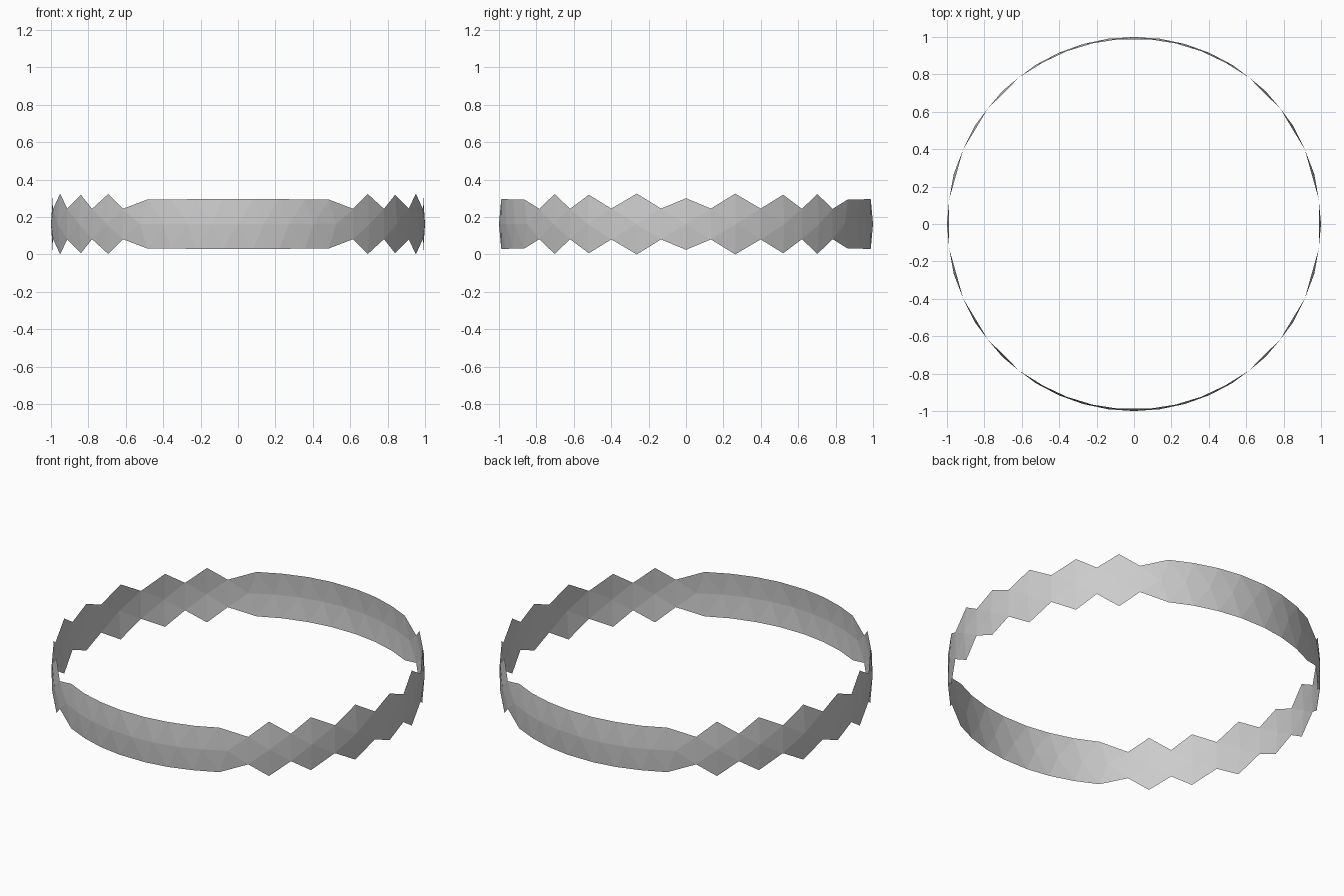
import bpy, bmesh

if "Cube" in bpy.data.objects:
    bpy.data.objects.remove(bpy.data.objects["Cube"])

PHI = (1 + 5 ** 0.5) / 2
bm = bmesh.new()

# Icosahedron from three golden rectangles, one lying in the equator plane
for a in (-1, 1):
    for b in (-PHI, PHI):
        for co in ((a, b, 0), (0, a, b), (b, 0, a)):
            bm.verts.new(co)
bmesh.ops.convex_hull(bm, input=bm.verts[:])
for v in bm.verts:
    v.co.normalize()

# Geodesic sphere: split every triangle in four, three times
for _ in range(3):
    bmesh.ops.subdivide_edges(bm, edges=bm.edges[:], cuts=1, use_grid_fill=True)
    for v in bm.verts:
        v.co.normalize()

# Keep only the triangles that touch the equator
extra = [f for f in bm.faces if not any(abs(v.co.z) < 1e-4 for v in f.verts)]
bmesh.ops.delete(bm, geom=extra, context='FACES')
bmesh.ops.recalc_face_normals(bm, faces=bm.faces[:])
if sum(f.normal.dot(f.calc_center_median()) for f in bm.faces) < 0:
    bmesh.ops.reverse_faces(bm, faces=bm.faces[:])

# Stand the band on the ground
low = min(v.co.z for v in bm.verts)
bmesh.ops.translate(bm, verts=bm.verts[:], vec=(0, 0, -low))

mesh = bpy.data.meshes.new("geodesic_band")
bm.to_mesh(mesh)
bm.free()
band = bpy.data.objects.new("geodesic_band", mesh)
bpy.context.collection.objects.link(band)
